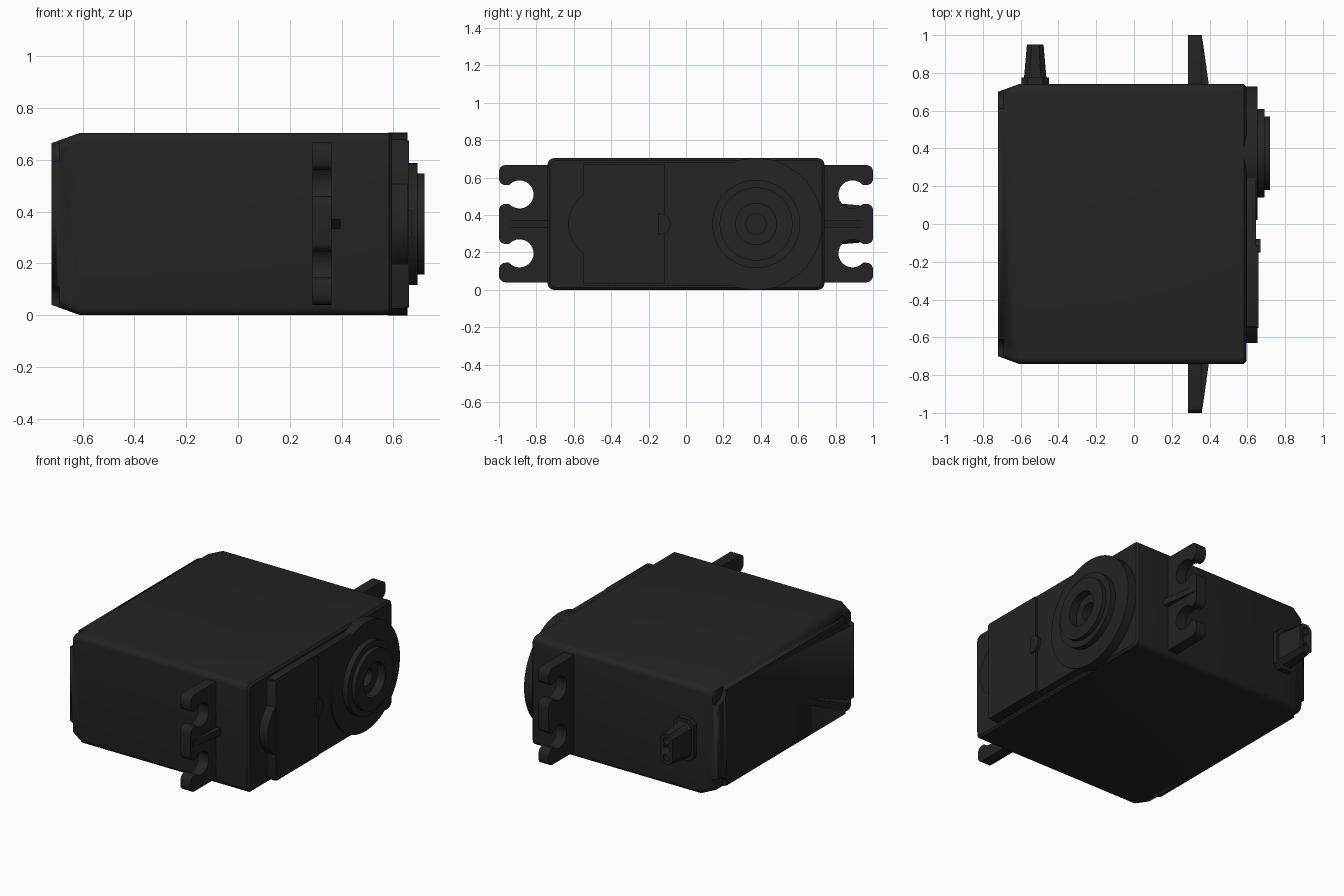
import bpy, bmesh, math
from math import pi, cos, sin

if "Cube" in bpy.data.objects:
    bpy.data.objects.remove(bpy.data.objects["Cube"])

black = bpy.data.materials.new("matte black plastic")
black.diffuse_color = (0.017, 0.017, 0.017, 1)
black.use_nodes = True
black.node_tree.nodes["Principled BSDF"].inputs["Base Color"].default_value = black.diffuse_color
ZC = 0.352   # mid height
SY = 0.375   # output shaft y


def arc(cy, cz, r, a0, a1, n=8):
    return [(cy + r * cos(math.radians(a0 + (a1 - a0) * i / n)),
             cz + r * sin(math.radians(a0 + (a1 - a0) * i / n))) for i in range(n + 1)]


def rounded(y0, y1, z0, z1, r, n=5):
    """Rounded rectangle, counter-clockwise in (y, z)."""
    return (arc(y1 - r, z0 + r, r, -90, 0, n) + arc(y1 - r, z1 - r, r, 0, 90, n)
            + arc(y0 + r, z1 - r, r, 90, 180, n) + arc(y0 + r, z0 + r, r, 180, 270, n))


def finish(name, bm):
    bmesh.ops.remove_doubles(bm, verts=bm.verts, dist=1e-5)
    bmesh.ops.recalc_face_normals(bm, faces=bm.faces)
    me = bpy.data.meshes.new(name)
    bm.to_mesh(me)
    bm.free()
    ob = bpy.data.objects.new(name, me)
    bpy.context.collection.objects.link(ob)
    me.materials.append(black)
    bpy.ops.object.select_all(action='DESELECT')
    bpy.context.view_layer.objects.active = ob
    ob.select_set(True)
    bpy.ops.object.shade_smooth_by_angle(angle=math.radians(30))
    return ob


def loft(name, rings):
    """Skin matching rings of 3D points and cap both ends."""
    bm = bmesh.new()
    vs = [[bm.verts.new(p) for p in ring] for ring in rings]
    n = len(vs[0])
    for a, b in zip(vs, vs[1:]):
        for i in range(n):
            j = (i + 1) % n
            bm.faces.new((a[i], a[j], b[j], b[i]))
    bm.faces.new(vs[0])
    bm.faces.new(vs[-1])
    return finish(name, bm)


def slab(name, outline, x0, x1):
    return loft(name, [[(x, y, z) for y, z in outline] for x in (x0, x1)])


def cut(ob, cutter):
    mod = ob.modifiers.new("cut", 'BOOLEAN')
    mod.operation, mod.solver, mod.object = 'DIFFERENCE', 'EXACT', cutter
    bpy.ops.object.select_all(action='DESELECT')
    bpy.context.view_layer.objects.active = ob
    ob.select_set(True)
    bpy.ops.object.modifier_apply(modifier=mod.name)
    bpy.data.objects.remove(cutter)


# Case: rounded box with a tapered rear end
sections = [(-0.72, 0.04), (-0.61, 0.0), (0.583, 0.0), (0.595, 0.012)]
case = loft("case", [[(x, y, z) for y, z in
                      rounded(-0.74 + d, 0.74 - d, d, 0.704 - d, 0.035)]
                     for x, d in sections])
# Screw recesses in the rear corners
for s in (-1, 1):
    for z in (0.045, 0.66):
        cut(case, slab("recess_cutter", arc(s * 0.68, z, 0.07, 0, 352.5, 47), -0.8, -0.69))

# Gear cover plates on the output end
slab("cover_plate", rounded(-0.545, 0.25, 0.024, 0.68, 0.006, 2), 0.58, 0.647)
slab("cover_panel", rounded(-0.55, -0.115, 0.03, 0.674, 0.008, 2), 0.58, 0.66)
slab("cover_side_lobe", arc(-0.44, ZC, 0.19, 90, 270, 24), 0.58, 0.655)
slab("index_mark", [(-0.15, ZC - 0.055), (-0.135, ZC - 0.055)]
     + arc(-0.135, ZC, 0.055, -90, 90, 12) + [(-0.15, ZC + 0.055)], 0.63, 0.67)

# Round gear housing with stepped boss and output socket, turned around the shaft
profile = [(0, 0.58), (0.353, 0.58), (0.353, 0.655), (0.235, 0.655), (0.235, 0.692),
           (0.195, 0.692), (0.195, 0.72), (0.11, 0.72), (0.11, 0.665), (0.055, 0.665),
           (0.055, 0.605), (0, 0.605)]
bm = bmesh.new()
vs = [bm.verts.new((x, SY, ZC + r)) for r, x in profile]
edges = [bm.edges.new(p) for p in zip(vs, vs[1:])]
bmesh.ops.spin(bm, geom=vs + edges, cent=(0, SY, ZC), axis=(1, 0, 0),
               angle=2 * pi, steps=64, use_merge=True)
finish("gear_housing", bm)

# Mounting ears with open screw slots, and a stiffening rib on each
def ear_outline():
    pts = [(0.72, 0.04)]
    a = math.degrees(math.asin(0.05 / 0.075))
    for zs in (0.195, 0.51):
        lower = 0.04 if zs < ZC else ZC
        if lower == 0.04:
            pts += arc(0.965, 0.075, 0.035, -90, 0, 5)
        pts += arc(0.965, zs - 0.085, 0.035, 0, 90, 5)
        pts += arc(0.89, zs, 0.075, 360 - a, a, 24)
        pts += arc(0.965, zs + 0.085, 0.035, -90, 0, 5)
    pts += arc(0.965, 0.632, 0.035, 0, 90, 5)
    return pts + [(0.72, 0.667)]


for side, s in (("back", 1), ("front", -1)):
    slab(side + "_ear", [(s * y, z) for y, z in ear_outline()], 0.287, 0.36)
    rib = [(0.35, 0.72), (0.398, 0.72), (0.396, 0.74), (0.362, 0.98), (0.35, 0.98)]
    loft(side + "_rib", [[(x, s * y, z) for x, y in rib] for z in (ZC - 0.02, ZC + 0.02)])


# Cable outlet: chamfered flange and tapering strain relief
def octagon(y, hx, hz, c):
    return [(-0.523 + sx * (hx - dx), y, ZC + sz * (hz - dz)) for sx, sz, dx, dz in
            ((1, -1, c, 0), (1, -1, 0, c), (1, 1, 0, c), (1, 1, c, 0),
             (-1, 1, c, 0), (-1, 1, 0, c), (-1, -1, 0, c), (-1, -1, c, 0))]


loft("cable_flange", [octagon(y, 0.072, 0.135, 0.03) for y in (0.72, 0.775)])
relief = loft("strain_relief", [octagon(0.72, 0.064, 0.118, 0.03),
                                octagon(0.95, 0.044, 0.098, 0.025)])
for dz in (-0.055, 0, 0.055):
    hole = [(-0.523 + x, ZC + dz + z) for x, z in arc(0, 0, 0.022, 0, 337.5, 15)]
    cut(relief, loft("wire_cutter", [[(x, y, z) for x, z in hole] for y in (0.9, 1.0)]))
